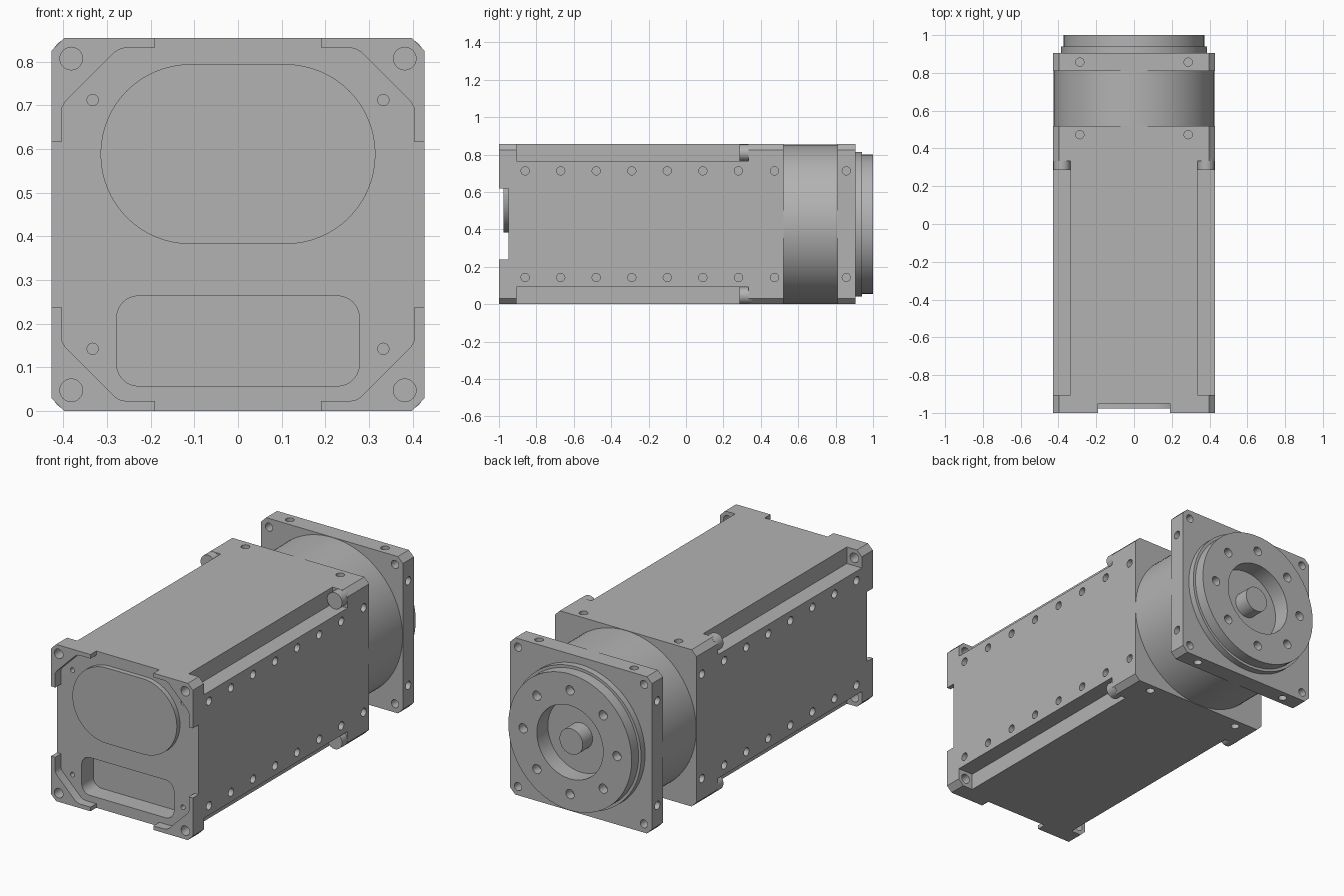
import bpy, bmesh, math
from mathutils import Matrix, Vector

if "Cube" in bpy.data.objects:
    bpy.data.objects.remove(bpy.data.objects["Cube"])

H = 0.4275          # half width of the square section
MID = Vector((0, 0, H))
SIGNS = [(sx, sz) for sx in (-1, 1) for sz in (-1, 1)]

grey = bpy.data.materials.new("machined grey")
grey.use_nodes = True
COLOUR = (0.45, 0.45, 0.45, 1)
grey.diffuse_color = COLOUR
grey.node_tree.nodes["Principled BSDF"].inputs["Base Color"].default_value = COLOUR


def prism(bm, pts, y0, y1):
    """Extrude an x/z outline, measured from the axis, along y."""
    face = bm.faces.new([bm.verts.new((x, y0, z + H)) for x, z in pts])
    ext = bmesh.ops.extrude_face_region(bm, geom=[face])
    verts = [v for v in ext["geom"] if isinstance(v, bmesh.types.BMVert)]
    bmesh.ops.translate(bm, verts=verts, vec=(0, y1 - y0, 0))


def cylinder(bm, centre, axis, r, length, segs=24):
    turn = Vector((0, 0, 1)).rotation_difference(Vector(axis)).to_matrix().to_4x4()
    bmesh.ops.create_cone(bm, cap_ends=True, segments=segs, radius1=r, radius2=r, depth=length,
                          matrix=Matrix.Translation(Vector(centre) + MID) @ turn)


def along_y(bm, x, z, r, y0, y1, segs=24):
    cylinder(bm, (x, (y0 + y1) / 2, z), (0, 1, 0), r, y1 - y0, segs)


def finish(name, bm):
    bmesh.ops.recalc_face_normals(bm, faces=bm.faces)
    mesh = bpy.data.meshes.new(name)
    bm.to_mesh(mesh)
    bm.free()
    mesh.materials.append(grey)
    obj = bpy.data.objects.new(name, mesh)
    bpy.context.collection.objects.link(obj)
    return obj


def cut(obj, bm):
    tool = finish("cutter", bm)
    tool.hide_render = True
    mod = obj.modifiers.new("cut", "BOOLEAN")
    mod.operation, mod.solver, mod.object = "DIFFERENCE", "EXACT", tool
    bpy.context.view_layer.objects.active = obj
    bpy.ops.object.modifier_apply(modifier=mod.name)
    bpy.data.objects.remove(tool)


def smooth(obj):
    bpy.ops.object.select_all(action="DESELECT")
    obj.select_set(True)
    bpy.context.view_layer.objects.active = obj
    bpy.ops.object.shade_smooth_by_angle(angle=math.radians(30))


def rounded(w, h, r, steps=10):
    """Rounded rectangle outline from half sizes."""
    pts = []
    for q, (sx, sz) in enumerate([(1, 1), (-1, 1), (-1, -1), (1, -1)]):
        for i in range(steps + 1):
            a = math.pi / 2 * (q + i / steps)
            pts.append((sx * (w - r) + r * math.cos(a), sz * (h - r) + r * math.sin(a)))
    return pts


def four_way(quarter):
    """Mirror a first-quadrant outline into all four quadrants."""
    back = quarter[::-1]
    return (quarter + [(x, -z) for x, z in back]
            + [(-x, -z) for x, z in quarter] + [(-x, z) for x, z in back])


SQUARE = four_way([(H - 0.03, H), (H, H - 0.03)])


def edge_holes(bm, y, r=0.022, faces="xz"):
    """Pairs of blind holes in the side, top and bottom faces."""
    for a, b in SIGNS:
        if "x" in faces:
            cylinder(bm, (a * H, y, b * 0.285), (1, 0, 0), r, 0.1)
        if "z" in faces:
            cylinder(bm, (b * 0.287, y, a * H), (0, 0, 1), r, 0.1)


# Main housing: chamfered square bar
bm = bmesh.new()
prism(bm, SQUARE, -1, 0.52)
housing = finish("motor_housing", bm)

# Front face recess and long corner channels
bm = bmesh.new()
prism(bm, four_way([(0.19, 0.6), (0.19, 0.405), (0.25, 0.405), (0.268, 0.403), (0.282, 0.395),
                    (0.395, 0.282), (0.403, 0.268), (0.403, 0.25), (0.403, 0.19), (0.6, 0.19)]),
      -1.1, -0.95)
for sx, sz in SIGNS:
    lo, hi = 0.337, 0.6
    prism(bm, [(sx * x, sz * z) for x, z in ((lo, lo), (hi, lo), (hi, hi), (lo, hi))], -0.905, 0.333)
cut(housing, bm)

# Connector pocket, bolt holes and rows of side holes
bm = bmesh.new()
prism(bm, [(x, z - 0.267) for x, z in rounded(0.278, 0.103, 0.05)], -1.05, -0.85)
for sx, sz in SIGNS:
    along_y(bm, sx * 0.382, sz * 0.38, 0.026, -1.05, -0.85)
    along_y(bm, sx * 0.333, sz * 0.285, 0.013, -1.05, -0.91, 16)
for i in range(7):
    edge_holes(bm, -0.86 + 0.19 * i, faces="x")
edge_holes(bm, 0.473)
cut(housing, bm)
smooth(housing)

# Raised oval cover on the front
bm = bmesh.new()
prism(bm, [(x, z + 0.161) for x, z in rounded(0.315, 0.206, 0.206, 16)], -0.977, -0.94)
smooth(finish("oval_cover", bm))

# Round bolt heads at the end of each channel
for sx, sz in SIGNS:
    bm = bmesh.new()
    along_y(bm, sx * 0.382, sz * 0.382, 0.045, 0.287, 0.35)
    side = "left" if sx > 0 else "right"
    smooth(finish(f"{'upper' if sz > 0 else 'lower'}_{side}_bolt_head", bm))

# Round neck between housing and flange
bm = bmesh.new()
along_y(bm, 0, 0, 0.426, 0.5, 0.83, 96)
smooth(finish("neck", bm))

# Square mounting flange with corner and edge holes
bm = bmesh.new()
prism(bm, SQUARE, 0.81, 0.905)
flange = finish("mounting_flange", bm)
bm = bmesh.new()
edge_holes(bm, 0.857)
for sx, sz in SIGNS:
    along_y(bm, sx * 0.38, sz * 0.38, 0.022, 0.7, 1)
cut(flange, bm)
smooth(flange)

# Stepped output ring, turned about the y axis
bm = bmesh.new()
outline = [(0.2, 0.895), (0.2, 1), (0.372, 1), (0.372, 0.94), (0.387, 0.94), (0.387, 0.895)]
verts = [bm.verts.new((r, y, H)) for r, y in outline]
edges = [bm.edges.new((v, verts[i - 1])) for i, v in enumerate(verts)]
bmesh.ops.spin(bm, geom=verts + edges, cent=MID, axis=(0, 1, 0), angle=math.tau,
               steps=72, use_merge=True)
bmesh.ops.remove_doubles(bm, verts=bm.verts, dist=0.0001)
ring = finish("output_ring", bm)
bm = bmesh.new()
for i in range(8):
    a = math.tau * i / 8
    along_y(bm, 0.283 * math.cos(a), 0.283 * math.sin(a), 0.025, 0.95, 1.05)
cut(ring, bm)
smooth(ring)

# Output shaft in the middle of the ring
bm = bmesh.new()
along_y(bm, 0, 0, 0.07, 0.89, 0.99, 48)
smooth(finish("output_shaft", bm))
